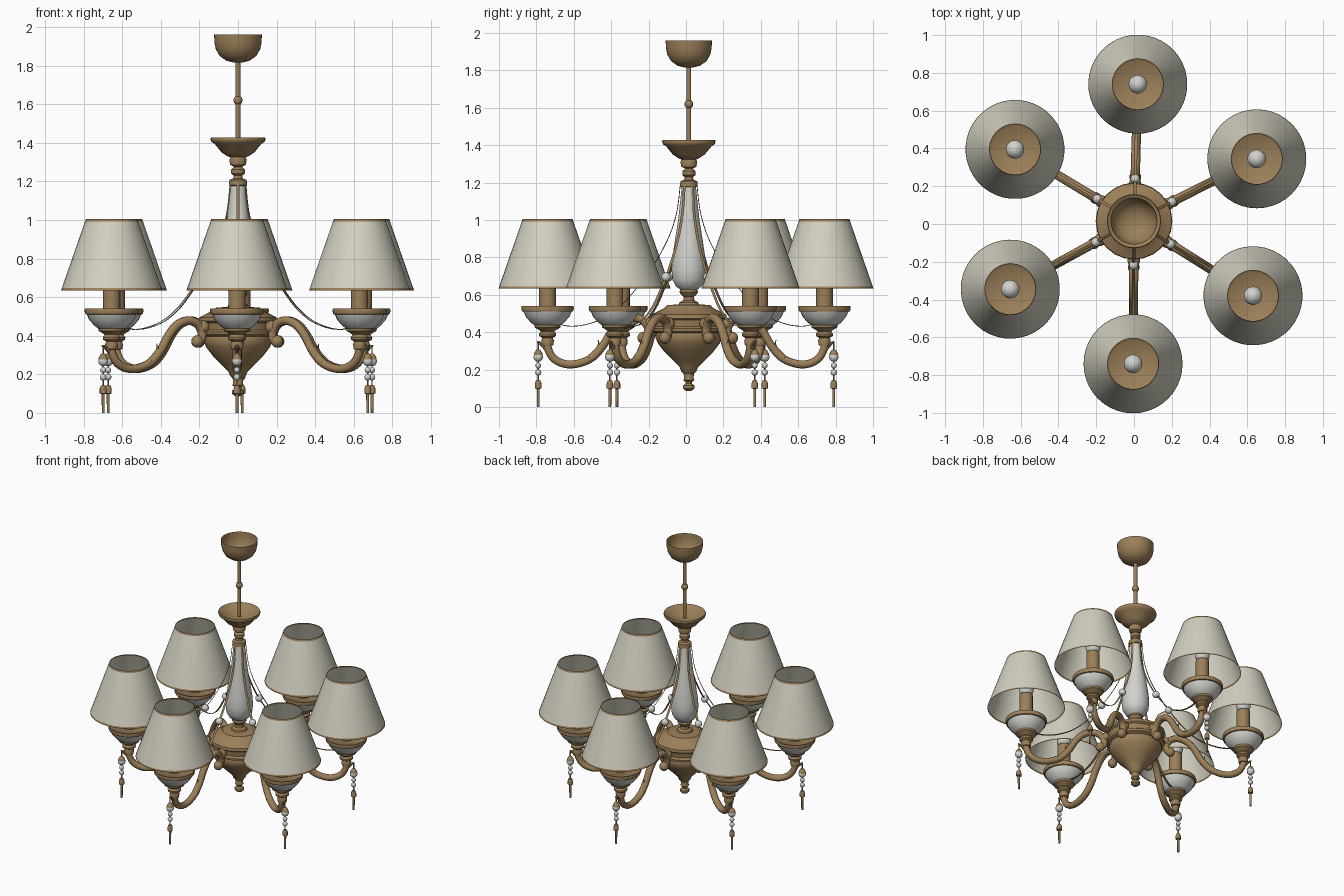
import bpy, bmesh, math
from mathutils import Vector, Matrix

if "Cube" in bpy.data.objects:
    bpy.data.objects.remove(bpy.data.objects["Cube"])


def mat(name, c):
    m = bpy.data.materials.new(name)
    m.diffuse_color = (*c, 1)
    m.use_nodes = True
    m.node_tree.nodes["Principled BSDF"].inputs["Base Color"].default_value = m.diffuse_color
    return m


BRONZE = mat("antique_bronze", (0.33, 0.215, 0.10))
SHADE = mat("cream_fabric", (0.65, 0.63, 0.53))
WHITE = mat("white_porcelain", (0.64, 0.64, 0.61))
CENTRE = Matrix.Translation((0, 0.015, 0))


def finish(name, bm, mats, matrix, angle=40):
    bmesh.ops.recalc_face_normals(bm, faces=bm.faces)
    me = bpy.data.meshes.new(name)
    bm.to_mesh(me)
    bm.free()
    for m in mats:
        me.materials.append(m)
    ob = bpy.data.objects.new(name, me)
    bpy.context.collection.objects.link(ob)
    ob.matrix_world = matrix
    bpy.ops.object.select_all(action='DESELECT')
    ob.select_set(True)
    bpy.context.view_layer.objects.active = ob
    bpy.ops.object.shade_smooth_by_angle(angle=math.radians(angle))
    return ob


def lathe(name, profile, mats, matrix, seg=24, bands=None):
    """Revolve (radius, z) points; bands gives a material index per segment."""
    bm = bmesh.new()
    rings = []
    for r, z in profile:
        if r < 1e-5:
            rings.append([bm.verts.new((0, 0, z))] * seg)
        else:
            rings.append([bm.verts.new((r * math.cos(2 * math.pi * i / seg),
                                        r * math.sin(2 * math.pi * i / seg), z)) for i in range(seg)])
    for k, (a, b) in enumerate(zip(rings, rings[1:])):
        for i in range(seg):
            j = (i + 1) % seg
            f = bm.faces.new(list(dict.fromkeys((a[i], a[j], b[j], b[i]))))
            f.material_index = bands[k] if bands else 0
    return finish(name, bm, mats, matrix)


def spline(pts, n=5):
    """Catmull-Rom through 2D points."""
    p = [Vector(q) for q in pts]
    p = [2 * p[0] - p[1]] + p + [2 * p[-1] - p[-2]]
    out = []
    for a, b, c, d in zip(p, p[1:], p[2:], p[3:]):
        for i in range(n):
            t = i / n
            out.append(0.5 * (2 * b + (c - a) * t + (2 * a - 5 * b + 4 * c - d) * t * t
                              + (3 * b - a - 3 * c + d) * t ** 3))
    return out + [p[-2]]


def sweep(name, pts, width, height, material, matrix, seg=10, taper=(1, 1)):
    """Sweep an ellipse (or diamond) along a path in the local xz plane."""
    path = spline(pts)
    bm = bmesh.new()
    rings = []
    for k, p in enumerate(path):
        d = (path[min(k + 1, len(path) - 1)] - path[max(k - 1, 0)]).normalized()
        s = taper[0] + (taper[1] - taper[0]) * k / (len(path) - 1)
        ring = []
        for i in range(seg):
            a = 2 * math.pi * i / seg
            h = height * s * math.sin(a)
            ring.append(bm.verts.new((p.x - d.y * h, width * s * math.cos(a), p.y + d.x * h)))
        rings.append(ring)
    for a, b in zip(rings, rings[1:]):
        for i in range(seg):
            bm.faces.new((a[i], a[(i + 1) % seg], b[(i + 1) % seg], b[i]))
    bm.faces.new(rings[0])
    bm.faces.new(rings[-1])
    return finish(name, bm, [material], matrix)


def ball(name, r, loc, material, matrix, stretch=1):
    bm = bmesh.new()
    bmesh.ops.create_uvsphere(bm, u_segments=14, v_segments=9, radius=r)
    bmesh.ops.scale(bm, vec=(1, 1, stretch), verts=bm.verts)
    return finish(name, bm, [material], matrix @ Matrix.Translation(loc), 60)


# Central column
lathe("ceiling_canopy", [(.124, 1.96), (.122, 1.92), (.115, 1.885), (.095, 1.85), (.06, 1.825),
                         (.02, 1.815), (0, 1.815)], [BRONZE], CENTRE, 32)
lathe("hanging_rod", [(.013, 1.82), (.013, 1.39)], [BRONZE], CENTRE, 12)
ball("rod_bead", .024, (0, 0, 1.62), BRONZE, CENTRE)
lathe("upper_dish", [(0, 1.375), (.07, 1.385), (.125, 1.42), (.14, 1.428), (.143, 1.42), (.138, 1.405),
                     (.122, 1.395), (.085, 1.35), (.055, 1.33), (.04, 1.325), (.045, 1.31),
                     (.04, 1.285), (.02, 1.275), (.035, 1.262), (.035, 1.24), (.022, 1.23),
                     (.025, 1.215), (.045, 1.208), (.047, 1.18), (.035, 1.175)], [BRONZE], CENTRE, 32)
lathe("vase_column", [(.038, 1.18), (.046, 1.1), (.057, 1.0), (.073, .9), (.088, .8), (.093, .735),
                      (.087, .68), (.068, .645), (.04, .625)], [WHITE], CENTRE, 32)
lathe("vase_foot", [(.0, .632), (.045, .63), (.05, .615), (.04, .60), (.028, .59), (.03, .57),
                    (.05, .56), (.055, .545)], [BRONZE], CENTRE)
lathe("body", [(.05, .55), (.115, .545), (.13, .53), (.18, .505), (.2, .495), (.203, .475),
               (.19, .465), (.185, .43), (.2, .42), (.198, .405), (.175, .395), (.18, .375),
               (.165, .34), (.13, .295), (.085, .25), (.05, .215), (.04, .19), (.028, .18),
               (.025, .155), (.03, .145), (.018, .135), (.018, .125), (.031, .115),
               (.031, .1), (.018, .088), (0, .085)], [BRONZE], CENTRE)

# Six lamps, placed where the views show them
REACH = 0.745
LAMPS = [(.02, .74), (.65, .345), (.63, -.38), (-.005, -.74), (-.655, -.345), (-.63, .395)]
CUP = [(.0, .525), (.125, .53), (.138, .54), (.141, .53), (.136, .512), (.128, .51), (.118, .485),
       (.09, .452), (.07, .438), (.068, .425), (.05, .415), (.036, .405), (.046, .392),
       (.045, .38), (.028, .37), (.034, .355), (.03, .33), (0, .325)]
CUP_BANDS = [1 if 5 <= k <= 7 else 0 for k in range(len(CUP) - 1)]
for x, y in LAMPS:
    d = Vector((x, y - .015))
    turn = CENTRE @ Matrix.Rotation(math.atan2(d.y, d.x), 4, 'Z')
    arm = turn @ Matrix.Diagonal((d.length / REACH, 1, 1, 1))
    lamp = turn @ Matrix.Translation((d.length, 0, 0))

    # Scrolled arm with leaf and joint to the body
    sweep("arm", [(.748, .37), (.742, .31), (.71, .258), (.65, .23), (.58, .234), (.51, .265),
                  (.455, .325), (.41, .4), (.36, .455), (.3, .478), (.245, .465), (.215, .425),
                  (.215, .385), (.24, .365)], .025, .023, BRONZE, arm, 10, (.95, 1.0))
    ball("scroll_end", .032, (.24, 0, .37), BRONZE, arm)
    ball("arm_joint", .034, (.205, 0, .445), BRONZE, arm)
    sweep("arm_leaf", [(.53, .262), (.49, .305), (.475, .335), (.48, .36)], .022, .012,
          BRONZE, arm, 8, (1, .1))
    sweep("outer_leaf", [(.735, .285), (.762, .32), (.79, .345), (.8, .345)], .018, .012,
          BRONZE, arm, 8, (1, .4))

    # Cup, candle tube, bulb and shade
    lathe("cup", CUP, [BRONZE, WHITE], lamp, 24, CUP_BANDS)
    lathe("candle_tube", [(.045, .525), (.045, .73), (0, .73)], [BRONZE], lamp, 16)
    ball("bulb", .05, (0, 0, .77), WHITE, lamp)
    lathe("lampshade", [(.262, .635), (.2585, .646), (.138, .992), (.1335, 1.005)],
          [SHADE, BRONZE], lamp, 40, [1, 0, 1])

    # Ribbon swag with bead
    sweep("swag", [(.045, 1.185), (.062, 1.05), (.097, .93), (.15, .82), (.212, .72), (.28, .63),
                   (.36, .54), (.45, .475), (.55, .44), (.63, .433), (.69, .445)],
          .008, .002, BRONZE, arm, 4)
    ball("swag_bead", .025, (.23, 0, .695), WHITE, arm)

    # Hanging pendant
    drop = lamp @ Matrix.Translation((.05, 0, 0))
    lathe("pendant_wire", [(.004, .35), (.004, .13)], [BRONZE], drop, 6)
    lathe("pendant_cap", [(0, .31), (.012, .305), (.022, .288), (.024, .278)], [BRONZE], drop, 12)
    ball("pendant_large_bead", .026, (0, 0, .268), WHITE, drop)
    ball("pendant_middle_bead", .016, (0, 0, .222), WHITE, drop)
    ball("pendant_small_bead", .017, (0, 0, .185), WHITE, drop)
    lathe("pendant_tip", [(0, .145), (.012, .142), (.018, .125), (.018, .1), (.008, .098),
                          (.007, 0), (0, 0)], [BRONZE], drop, 10)
